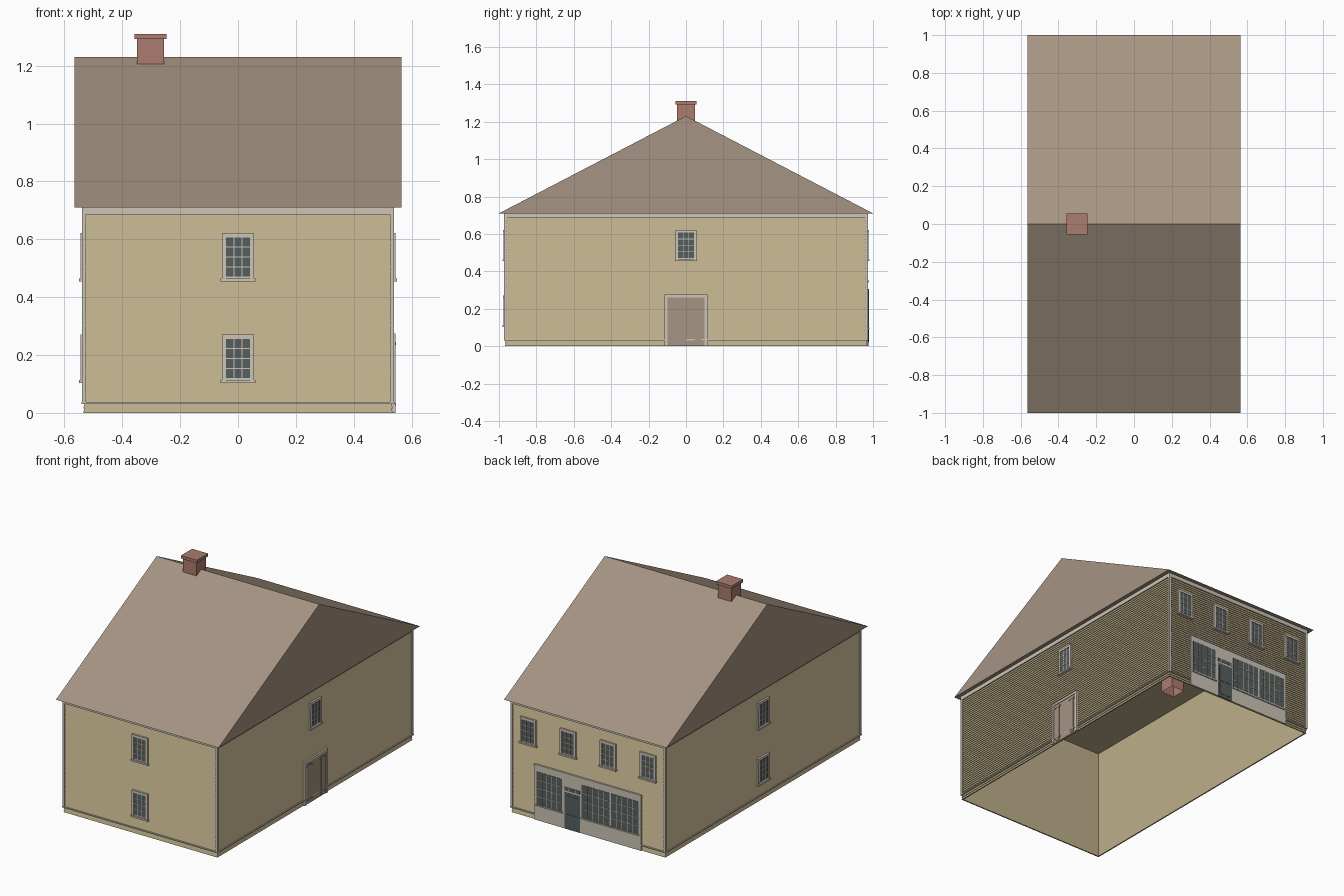
import bpy, bmesh, math
from mathutils import Matrix, Vector

cube = bpy.data.objects.get("Cube")
if cube:
    bpy.data.objects.remove(cube, do_unlink=True)

HX, HY = 0.535, 0.968          # half size of the clapboard walls
EAVE, RIDGE = 0.71, 1.23


def material(name, hex_code):
    rgb = [int(hex_code[i:i + 2], 16) / 255 for i in (0, 2, 4)]
    col = [c / 12.92 if c < 0.04 else ((c + 0.055) / 1.055) ** 2.4 for c in rgb] + [1]
    m = bpy.data.materials.new(name)
    m.use_nodes = True
    m.diffuse_color = col
    bsdf = m.node_tree.nodes["Principled BSDF"]
    bsdf.inputs["Base Color"].default_value = col
    bsdf.inputs["Roughness"].default_value = 0.9
    return m


siding = material("tan siding", "BEAF8A")
trim = material("pale trim", "CDC5B6")
shingle = material("brown shingle", "A59482")
brick = material("red brick", "AB7C6D")
glass = material("dark glass", "565E5F")
MATS = [siding, trim, shingle, brick, glass]


def finish(name, bm):
    bmesh.ops.recalc_face_normals(bm, faces=bm.faces[:])
    me = bpy.data.meshes.new(name)
    bm.to_mesh(me)
    bm.free()
    for m in MATS:
        me.materials.append(m)
    ob = bpy.data.objects.new(name, me)
    bpy.context.collection.objects.link(ob)
    return ob


def box(bm, lo, hi, mat):
    lo, hi = Vector(lo), Vector(hi)
    mtx = Matrix.Translation((lo + hi) / 2) @ Matrix.Diagonal((hi - lo).to_4d())
    verts = bmesh.ops.create_cube(bm, size=1, matrix=mtx)["verts"]
    for f in {f for v in verts for f in v.link_faces}:
        f.material_index = MATS.index(mat)
    return verts


class Panel:
    """Boxes laid on one wall: u runs to the right, z up, depth outwards."""
    TURN = {"front": 0, "right": 1, "back": 2, "left": 3}

    def __init__(self, name, wall):
        self.name, self.bm, self.turn = name, bmesh.new(), self.TURN[wall]
        self.dist = HX if self.turn % 2 else HY

    def add(self, u0, u1, z0, z1, depth, mat, back=-0.005):
        box(self.bm, (u0, -self.dist - depth, z0), (u1, -self.dist - back, z1), mat)

    def glazing(self, u0, u1, z0, z1, cols, rows, depth, bar=0.0035):
        self.add(u0, u1, z0, z1, depth, glass)
        for i in range(1, cols):
            u = u0 + (u1 - u0) * i / cols
            self.add(u - bar / 2, u + bar / 2, z0, z1, depth + 0.002, trim, depth - 0.001)
        for i in range(1, rows):
            z = z0 + (z1 - z0) * i / rows
            self.add(u0, u1, z - bar / 2, z + bar / 2, depth + 0.0018, trim, depth - 0.001)

    def done(self):
        bmesh.ops.rotate(self.bm, verts=self.bm.verts[:], cent=(0, 0, 0),
                         matrix=Matrix.Rotation(self.turn * math.pi / 2, 3, 'Z'))
        return finish(self.name, self.bm)


# Clapboard wall shell, open underneath, with a flat ceiling
def boards(z_top, z_bottom, count):
    step = (z_top - z_bottom) / count
    for i in range(count):
        yield z_top - i * step, -0.004
        yield z_top - (i + 1) * step, 0.0


profile = [(EAVE - 0.003, -0.004), *boards(0.685, 0.036, 46), *boards(0.03, 0, 2),
           (0, -0.008), (EAVE - 0.004, -0.008)]
bm = bmesh.new()
rings = []
for z, off in profile:
    x, y = HX + off, HY + off
    rings.append([bm.verts.new(p) for p in ((-x, -y, z), (x, -y, z), (x, y, z), (-x, y, z))])
for a, b in zip(rings, rings[1:]):
    for i in range(4):
        j = (i + 1) % 4
        bm.faces.new((a[i], a[j], b[j], b[i]))
bm.faces.new(rings[-1])
finish("clapboard_walls", bm)

# Corner boards, frieze and water table on every wall
for wall, half in (("front", HX), ("right", HY), ("back", HX), ("left", HY)):
    p = Panel(wall + "_wall_trim", wall)
    end = half + 0.005
    for s in (-1, 1):
        a, b = sorted((s * (half - 0.01), s * end))
        p.add(a, b, 0.03, EAVE, 0.005, trim)
    p.add(-end, end, 0.685, EAVE, 0.0045, trim)
    p.add(-end, end, 0.03, 0.037, 0.006, trim)
    p.done()

# Gabled roof prism
bm = bmesh.new()
ends = []
for x in (-0.565, 0.565):
    ends.append([bm.verts.new(q) for q in ((x, -1, EAVE), (x, 1, EAVE), (x, 0, RIDGE))])
a, b = ends
bm.faces.new(a)
bm.faces.new(b)
for i in range(3):
    j = (i + 1) % 3
    bm.faces.new((a[i], a[j], b[j], b[i]))
for f in bm.faces:
    f.material_index = MATS.index(shingle)
finish("gable_roof", bm)

# Chimney with an open bottom and a flat cap
bm = bmesh.new()
body = box(bm, (-0.349, -0.047, 0.63), (-0.256, 0.047, 1.295), brick)
under = [f for f in bm.faces if f.calc_center_median().z < 0.64]
bmesh.ops.delete(bm, geom=under, context='FACES_ONLY')
box(bm, (-0.358, -0.056, 1.292), (-0.247, 0.056, 1.31), brick)
finish("chimney", bm)


# Sash windows
def sash_window(name, wall, u, z):
    p = Panel(name, wall)
    p.add(u - 0.055, u + 0.055, z, z + 0.165, 0.004, trim)
    p.glazing(u - 0.042, u + 0.042, z + 0.014, z + 0.15, 3, 4, 0.005)
    for s in (-1, 1):
        a, b = sorted((u + s * 0.042, u + s * 0.055))
        p.add(a, b, z, z + 0.165, 0.009, trim)
    p.add(u - 0.055, u + 0.055, z + 0.15, z + 0.165, 0.0095, trim)
    p.add(u - 0.06, u + 0.06, z - 0.003, z + 0.007, 0.014, trim)
    p.done()


LOW, HIGH = 0.106, 0.457
for wall in ("front", "left"):
    sash_window(wall + "_lower_window", wall, 0, LOW)
    sash_window(wall + "_upper_window", wall, 0, HIGH)
sash_window("right_upper_window", "right", 0, HIGH)
for i in range(4):
    sash_window(f"back_upper_window_{i + 1}", "back", (i - 1.5) * 0.277, HIGH)

# Boarded double door on the right wall
p = Panel("side_door", "right")
p.add(-0.1, 0.1, 0, 0.26, 0.006, shingle)
for s in (-1, 1):
    a, b = sorted((s * 0.1, s * 0.115))
    p.add(a, b, 0, 0.275, 0.01, trim)
    a, b = sorted((s * 0.05, s * 0.08))
    p.add(a, b, 0.01, 0.25, 0.009, shingle)
    a, b = sorted((s * 0.04, s * 0.1))
    for z in (0.025, 0.235):
        p.add(a, b, z, z + 0.008, 0.0105, shingle)
p.add(-0.115, 0.115, 0.26, 0.275, 0.0102, trim)
p.done()

# Shop front on the back wall
p = Panel("shop_front", "back")
p.add(-0.37, 0.37, 0, 0.347, 0.006, trim)
p.add(-0.373, 0.373, 0.34, 0.35, 0.011, trim)
for a, b in ((-0.355, -0.18), (-0.042, 0.15), (0.162, 0.352)):
    p.glazing(a, b, 0.1, 0.305, 5, 4, 0.0075)
    p.add(a - 0.005, b + 0.005, 0.092, 0.1, 0.013, trim)
p.done()

# Shop door with lower panels and a small transom
p = Panel("shop_door", "back")
p.add(-0.162, -0.054, 0, 0.228, 0.0075, glass)
for a, b in ((-0.15, -0.112), (-0.104, -0.066)):
    for z0, z1 in ((0.02, 0.095), (0.11, 0.21)):
        p.add(a, b, z0, z1, 0.0095, glass)
p.glazing(-0.16, -0.056, 0.24, 0.262, 4, 1, 0.0075)
p.done()
